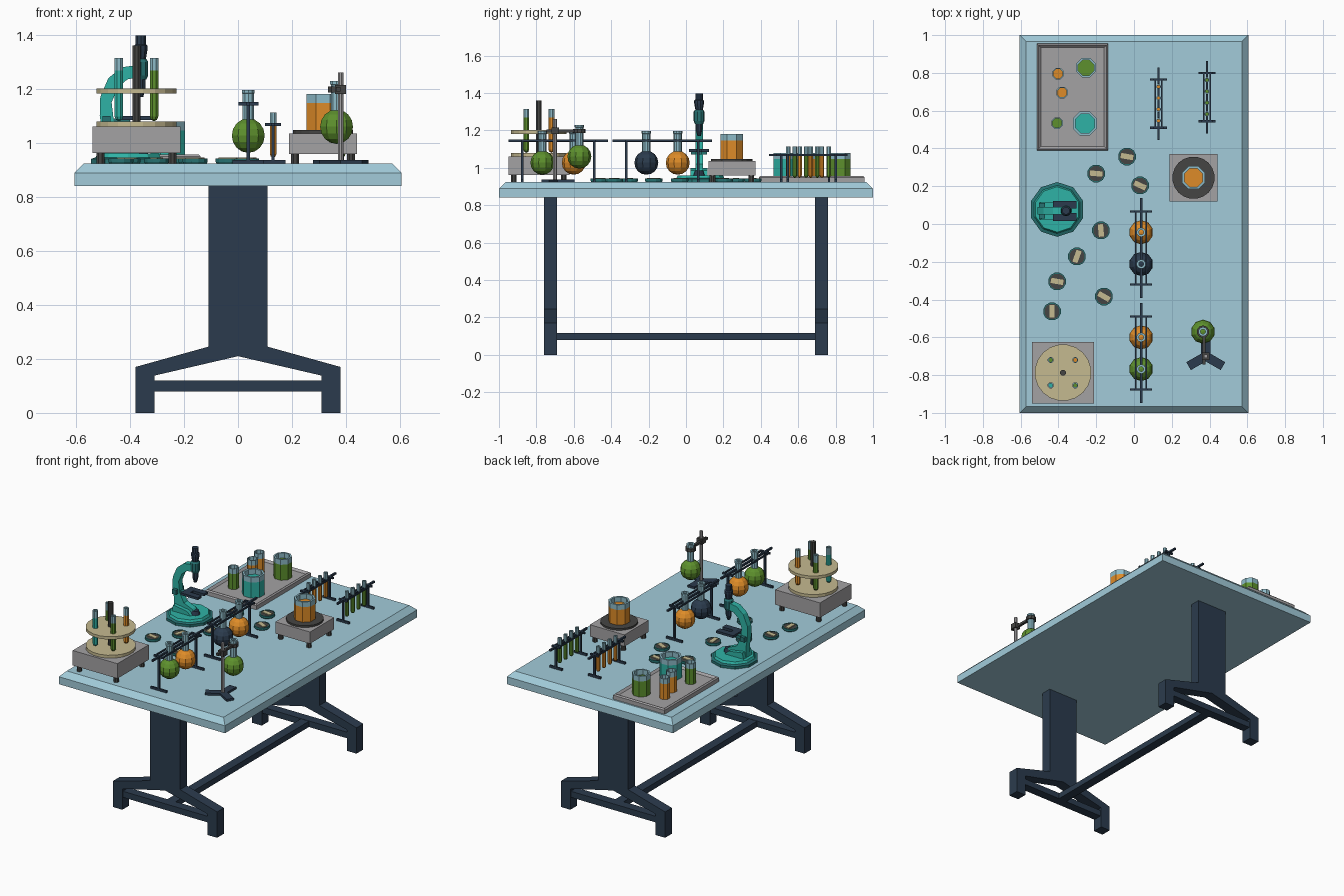
import bpy, bmesh
from math import sin, cos, pi, radians
from mathutils import Matrix, Vector

if "Cube" in bpy.data.objects:
    bpy.data.objects.remove(bpy.data.objects["Cube"])

COL = dict(top=(.36, .60, .70), navy=(.024, .044, .075), teal=(.028, .45, .38), green=(.11, .28, .026),
           orange=(.73, .26, .021), grey=(.37, .36, .37), beige=(.56, .49, .28), dark=(.06, .06, .057),
           glass=(.27, .50, .58), deep=(.02, .17, .17))
MATS = {}
T = 0.923  # table surface height


def obj(name, bm, col):
    bmesh.ops.remove_doubles(bm, verts=bm.verts, dist=1e-5)
    bmesh.ops.recalc_face_normals(bm, faces=bm.faces)
    me = bpy.data.meshes.new(name)
    bm.to_mesh(me)
    bm.free()
    if col not in MATS:
        MATS[col] = bpy.data.materials.new(col)
        MATS[col].diffuse_color = (*COL[col], 1)
    me.materials.append(MATS[col])
    o = bpy.data.objects.new(name, me)
    bpy.context.collection.objects.link(o)
    return o


def box(name, lo, hi, col, chamfer=0, recess=None, rot=0):
    lo, hi = Vector(lo), Vector(hi)
    bm = bmesh.new()
    bmesh.ops.create_cube(bm, size=1, matrix=Matrix.Translation((lo + hi) / 2)
                          @ Matrix.Rotation(rot, 4, 'Z') @ Matrix.Diagonal((*(hi - lo), 1)))
    bm.normal_update()
    top = max(bm.faces, key=lambda f: f.calc_center_median().z)
    if chamfer:
        bmesh.ops.bevel(bm, geom=list(top.edges), offset=chamfer, segments=1, affect='EDGES')
        bm.normal_update()
        top = max(bm.faces, key=lambda f: f.calc_center_median().z)
    if recess:
        bmesh.ops.inset_region(bm, faces=[top], thickness=recess[0])
        bmesh.ops.translate(bm, verts=top.verts, vec=(0, 0, -recess[1]))
    return obj(name, bm, col)


def lathe(name, prof, x, y, col, n=10):
    # revolve (radius, z) points about a vertical axis
    bm = bmesh.new()
    rings = [[bm.verts.new((x + r * cos(2 * pi * (i + .5) / n), y + r * sin(2 * pi * (i + .5) / n), z))
              for i in range(n)] for r, z in prof]
    for a, b in zip(rings, rings[1:]):
        for i in range(n):
            bm.faces.new((a[i], a[(i + 1) % n], b[(i + 1) % n], b[i]))
    bmesh.ops.remove_doubles(bm, verts=bm.verts, dist=1e-5)
    return obj(name, bm, col)


def cyl(name, x, y, z0, z1, r, col, n=10):
    return lathe(name, [(0, z0), (r, z0), (r, z1), (0, z1)], x, y, col, n)


def prism(name, pts, y0, y1, col):
    # extrude an xz outline along y
    bm = bmesh.new()
    f = bm.faces.new([bm.verts.new((x, y0, z)) for x, z in pts])
    ext = bmesh.ops.extrude_face_region(bm, geom=[f])['geom']
    bmesh.ops.translate(bm, vec=(0, y1 - y0, 0), verts=[v for v in ext if isinstance(v, bmesh.types.BMVert)])
    return obj(name, bm, col)


def beaker(name, x, y, z0, z1, r, col, n=8, wall=.2, empty=.25):
    # liquid body with an open glass wall above it
    zl = z1 - (z1 - z0) * empty
    cyl(name + "_liquid", x, y, z0, zl, r, col, n)
    i = r * (1 - wall)
    lathe(name + "_glass", [(r, zl), (r, z1), (i, z1), (i, zl), (r, zl)], x, y, "glass", n)


def test_tube(name, x, y, z0, z1, r, col, empty=.2):
    zl = z1 - (z1 - z0) * empty
    lathe(name + "_liquid", [(0, z0), (r * .7, z0 + r * .35), (r, z0 + r), (r, zl), (0, zl)], x, y, col, 8)
    i = r * .6
    lathe(name + "_glass", [(r, zl), (r, z1), (i, z1), (i, zl), (r, zl)], x, y, "glass", 8)


def flask(name, x, y, z, col, r=.064):
    # round bulb and straight open neck
    lathe(name + "_bulb", [(r * sin(pi * k / 8), z - r * cos(pi * k / 8)) for k in range(9)], x, y, col, 10)
    a, b, h = .022, .013, z + r * .93
    lathe(name + "_neck", [(a, h), (a, z + .155), (.025, z + .157), (.025, z + .169),
                           (b, z + .169), (b, h), (a, h)], x, y, "glass", 10)


def rack(name, x, ya, yb, ze, top, foot, arm, rod, gaps, gr):
    # end posts with feet, paired side rails and a broken centre rail
    for y in (ya, yb):
        box(name + "_foot", (x - foot, y - .006, T), (x + foot, y + .006, T + .014), "navy")
        box(name + "_post", (x - .006, y - .006, T), (x + .006, y + .006, top), "navy")
        box(name + "_arm", (x - arm, y - .006, top - .006), (x + arm, y + .006, top + .006), "navy")
    for s in (-1, 1):
        box(name + "_rail", (x + s * rod - .004, ya, top - .005), (x + s * rod + .004, yb, top + .005), "navy")
    cuts = [ya - ze] + [v for g in sorted(gaps) for v in (g - gr, g + gr)] + [yb + ze]
    for a, b in zip(cuts[::2], cuts[1::2]):
        box(name + "_centre_rail", (x - .006, a, top - .006), (x + .006, b, top + .006), "navy")


def plate(name, x, y, h, z0, z1, fr):
    box(name, (x - h, y - h, z0), (x + h, y + h, z1), "grey")
    for sx in (-1, 1):
        for sy in (-1, 1):
            cyl(name + "_foot", x + sx * h * .82, y + sy * h * .82, T, z0, fr, "dark", 8)


# table
box("table_top", (-.605, -1, .84), (.605, 1, T), "top", chamfer=.034)
half = [(.11, .84), (.11, .245), (.38, .17), (.38, 0), (.31, 0), (.31, .138), (0, .21)]
outline = half + [(-x, z) for x, z in half[-2::-1]]
for s in (-1, 1):
    prism("table_leg", outline, s * .69, s * .76, "navy")
    box("leg_crossbar", (-.312, s * .725 - .03, .08), (.312, s * .725 + .03, .12), "navy")
box("long_stretcher", (-.03, -.7, .08), (.03, .7, .118), "navy")

# tray with beakers
box("tray", (-.513, .39, T), (-.138, .955, .957), "grey", chamfer=.008, recess=(.018, .013))
for x, y, r, c in [(-.254, .828, .056, "green"), (-.26, .532, .069, "teal"), (-.402, .796, .033, "orange"),
                   (-.381, .696, .033, "orange"), (-.407, .534, .033, "green")]:
    beaker("tray_beaker", x, y, .944, 1.08, r, c)

# test tube racks
for x, yc, c in [(.13, .637, "orange"), (.386, .672, "green")]:
    ys = [yc + d for d in (-.09, -.03, .03, .09)]
    rack("tube_rack", x, yc - .128, yc + .128, .064, 1.068, .045, .03, .017, ys, .013)
    for y in ys:
        test_tube("rack_tube", x, y, .945, 1.113, .013, c, .3)

# flask racks
for yc, ca, cb in [(-.127, "navy", "orange"), (-.683, "green", "orange")]:
    ys = [yc - .085, yc + .083]
    rack("flask_rack", .038, yc - .193, yc + .193, .072, 1.145, .058, .037, .028, ys, .022)
    for y, c in zip(ys, (ca, cb)):
        flask("flask", .038, y, 1.027, c)

# microscope
mx, my = -.36, .07
lathe("microscope_base_rim", [(0, T), (.145, T), (.145, .94), (.13, .945), (0, .945)], -.407, .077, "deep")
lathe("microscope_base", [(0, .94), (.13, .94), (.12, .96), (0, .96)], -.407, .077, "teal")
arm = [(-.50, .958), (-.34, .958), (-.37, .995), (-.43, 1.02), (-.46, 1.08), (-.468, 1.15), (-.445, 1.205),
       (-.41, 1.235), (-.36, 1.245), (-.36, 1.29), (-.43, 1.28), (-.48, 1.24), (-.51, 1.17), (-.512, 1.10), (-.50, 1.03)]
prism("microscope_arm", arm, my - .02, my + .02, "teal")
prism("microscope_arm_foot", [(-.50, .958), (-.36, .958), (-.39, .985), (-.49, 1.0)], my - .045, my + .045, "teal")
box("stage_bracket", (-.475, my - .015, 1.07), (-.40, my + .015, 1.09), "deep")
for s in (-1, 1):
    box("stage_side", (-.43, my + s * .033 - .02, 1.085), (-.305, my + s * .033 + .02, 1.10), "navy")
box("stage_back", (-.43, my - .03, 1.085), (-.385, my + .03, 1.10), "navy")
lathe("objective", [(0, 1.17), (.01, 1.17), (.018, 1.20), (.018, 1.235), (0, 1.235)], mx, my, "navy", 8)
lathe("microscope_tube", [(0, 1.235), (.022, 1.235), (.029, 1.25), (.029, 1.30), (.022, 1.31), (0, 1.31)], mx, my, "deep")
lathe("eyepiece", [(0, 1.31), (.02, 1.31), (.026, 1.345), (.026, 1.36), (.02, 1.365), (.02, 1.398), (0, 1.398)], mx, my, "navy")
lathe("condenser", [(0, .958), (.03, .958), (.022, .985), (0, .985)], mx, my, "navy")
for s in (-1, 1):
    box("focus_knob", (-.502, my + s * .03 - .012, 1.07), (-.472, my + s * .03 + .012, 1.10), "deep")

# hotplate with beaker
plate("hotplate", .315, .245, .126, .958, 1.035, .016)
cyl("heating_disc", .315, .245, 1.035, 1.047, .112, "dark", 20)
beaker("hotplate_beaker", .315, .245, 1.047, 1.18, .066, "orange")

# tube rotator
rx, ry = -.376, -.787
plate("rotator_box", rx, ry, .163, .962, 1.06, .016)
for z in (1.06, 1.182):
    cyl("rotator_disc", rx, ry, z, z + .019, .15, "beige", 20)
cyl("rotator_axle", rx, ry, 1.06, 1.36, .016, "dark", 8)
for sx, sy, c in [(-1, -1, "teal"), (1, -1, "green"), (-1, 1, "green"), (1, 1, "orange")]:
    test_tube("rotator_tube", rx + sx * .065, ry + sy * .067, 1.08, 1.315, .017, c)

# culture dishes with a specimen strip
for x, y, a in [(-.037, .357, 80), (-.20, .267, 85), (.032, .204, 65), (-.175, -.034, 5), (-.302, -.172, -20),
                (-.407, -.304, 80), (-.159, -.384, 60), (-.434, -.463, 0)]:
    lathe("dish", [(0, T), (.044, T), (.048, .93), (.048, .942), (.042, .942), (.042, .937), (0, .937)], x, y, "deep", 12)
    cyl("dish_culture", x, y, .93, .940, .043, "dark", 12)
    box("dish_strip", (x - .014, y - .033, .938), (x + .014, y + .033, .945), "beige", rot=radians(a))

# retort stand with clamped flask
sx, sy = .38, -.70
for k in range(3):
    a = radians(90 + 120 * k)
    cx, cy = sx + .05 * cos(a), sy + .05 * sin(a)
    box("stand_leg", (cx - .055, cy - .024, T), (cx + .055, cy + .024, T + .014), "navy", rot=a)
cyl("stand_rod", sx, sy, T, 1.26, .011, "grey", 8)
box("clamp_boss", (sx - .02, sy - .02, 1.18), (sx + .02, sy + .02, 1.215), "dark")
box("clamp_bar", (sx - .017, sy - .045, 1.19), (sx - .001, -.595, 1.206), "dark")
lathe("clamp_ring", [(.023, 1.187), (.033, 1.187), (.033, 1.208), (.023, 1.208), (.023, 1.187)], .365, -.57, "dark")
flask("stand_flask", .365, -.57, 1.06, "green")

for m in bpy.data.materials:
    if m.users and not m.is_grease_pencil:
        m.use_nodes = True
        m.node_tree.nodes["Principled BSDF"].inputs["Base Color"].default_value = m.diffuse_color
